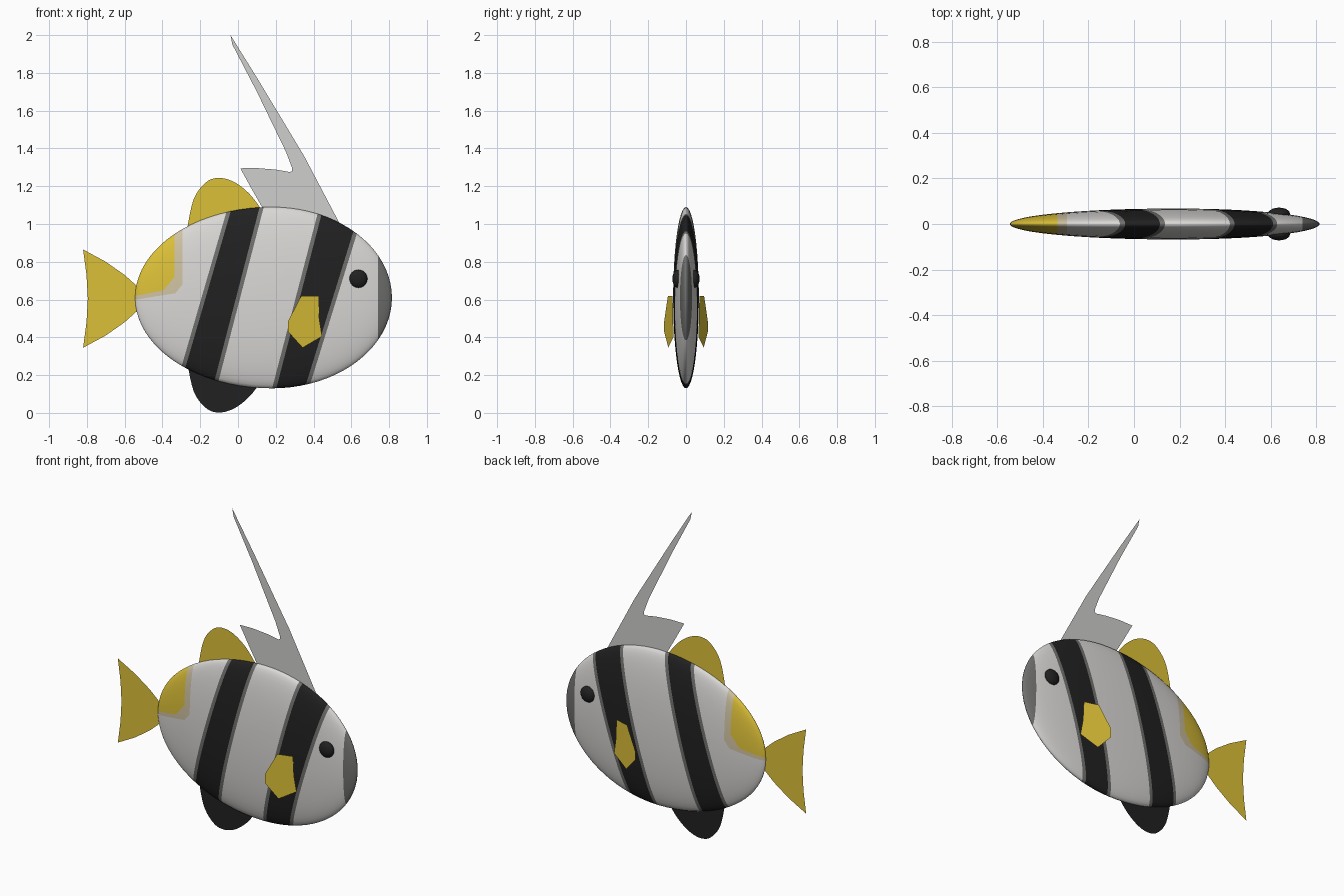
import bpy, bmesh
from math import sqrt
from mathutils import Matrix, Vector

if "Cube" in bpy.data.objects:
    bpy.data.objects.remove(bpy.data.objects["Cube"])


def material(name, r, g, b):
    m = bpy.data.materials.new(name)
    m.use_nodes = True
    m.diffuse_color = (r, g, b, 1)
    bsdf = next(n for n in m.node_tree.nodes if n.type == 'BSDF_PRINCIPLED')
    bsdf.inputs["Base Color"].default_value = (r, g, b, 1)
    bsdf.inputs["Roughness"].default_value = 0.6
    return m


white = material("white", 0.7, 0.69, 0.67)
black = material("black", 0.015, 0.015, 0.015)
grey = material("grey", 0.16, 0.16, 0.155)
yellow = material("yellow", 0.72, 0.53, 0.04)
cream = material("cream", 0.62, 0.54, 0.36)
fin_grey = material("fin grey", 0.62, 0.62, 0.61)


def add_object(name, mesh, *mats):
    ob = bpy.data.objects.new(name, mesh)
    bpy.context.collection.objects.link(ob)
    for m in mats:
        mesh.materials.append(m)
    return ob


def sheet(name, points, mat):
    """Flat fin from an outline of 3D points."""
    mesh = bpy.data.meshes.new(name)
    mesh.from_pydata(points, [], [range(len(points))])
    return add_object(name, mesh, mat)


def smooth_path(pts, steps=5):
    """Catmull-Rom curve through the points."""
    p = [Vector(q) for q in [pts[0], *pts, pts[-1]]]
    out = []
    for a, b, c, d in zip(p, p[1:], p[2:], p[3:]):
        for i in range(steps):
            t = i / steps
            out.append(b + (c - a) * t / 2 + (2 * a - 5 * b + 4 * c - d) * t * t / 2
                       + (3 * b - a - 3 * c + d) * t ** 3 / 2)
    return [tuple(v) for v in out] + [tuple(pts[-1])]


def upright(pts):
    return [(x, 0, z) for x, z in pts]


# Body: a flat egg, cut along the edges of its markings
MID_X, MID_Z, HALF_H, HALF_W = 0.18, 0.61, 0.48, 0.068
FRONT, BACK = 0.635, 0.725
bm = bmesh.new()
bmesh.ops.create_uvsphere(bm, u_segments=48, v_segments=40, radius=1,
                          matrix=Matrix.Rotation(1.5707963, 4, 'Y'))
for v in bm.verts:
    x, y, z = v.co
    v.co = (MID_X + x * (FRONT if x > 0 else BACK), y * HALF_W, MID_Z + z * HALF_H)

# Stripe edges as (x at z = 0, lean), back edge then front edge
FRINGE = 0.022
STRIPES = [((-0.37, 0.29), (-0.147, 0.26)), ((0.147, 0.26), (0.335, 0.31))]
NOSE_X = 0.74
# Tail patch limits as a point and an outward direction, cream then yellow
PATCH = [
    [((-0.295, 0.7), (1, 0)), ((-0.54, 0.6), (0.16, -1)), ((-0.31, 0.66), (1, -0.8))],
    [((-0.335, 0.7), (1, 0)), ((-0.54, 0.62), (0.2, -1)), ((-0.345, 0.71), (1, -0.8))],
]


def cut(x, z, nx, nz):
    bmesh.ops.bisect_plane(bm, geom=bm.verts[:] + bm.edges[:] + bm.faces[:],
                           plane_co=(x, 0, z), plane_no=(nx, 0, nz))


cut(NOSE_X, 0, 1, 0)
for back, front in STRIPES:
    for (x0, lean), side in ((back, 1), (front, -1)):
        for offset in (0, side * FRINGE):
            cut(x0 + offset, 0, 1, -lean)
for limits in PATCH:
    for (x, z), (nx, nz) in limits:
        cut(x, z, nx, nz)


def inside(limits, p):
    return all((p.x - x) * nx + (p.z - z) * nz < 0 for (x, z), (nx, nz) in limits)


def marking(p):
    if p.x > NOSE_X:
        return 2
    for back, front in STRIPES:
        depth = min(p.x - back[0] - back[1] * p.z, front[0] + front[1] * p.z - p.x)
        if depth > 0:
            return 1 if depth > FRINGE else 2
    if inside(PATCH[1], p):
        return 3
    return 4 if inside(PATCH[0], p) else 0


for f in bm.faces:
    f.material_index = marking(f.calc_center_median())
    f.smooth = True
mesh = bpy.data.meshes.new("body")
bm.to_mesh(mesh)
bm.free()
add_object("body", mesh, white, black, grey, yellow, cream)

# Eyes and side fins, one per side
SIDE_FIN = [(0.335, 0.62), (0.425, 0.62), (0.43, 0.5), (0.445, 0.405),
            (0.342, 0.345), (0.265, 0.43), (0.265, 0.485)]
for side, s in (("left", 1), ("right", -1)):
    bm = bmesh.new()
    bmesh.ops.create_uvsphere(bm, u_segments=20, v_segments=12, radius=1)
    for v in bm.verts:
        v.co = (0.637 + v.co.x * 0.048, s * 0.045 + v.co.y * 0.027, 0.71 + v.co.z * 0.048)
    for f in bm.faces:
        f.smooth = True
    mesh = bpy.data.meshes.new(side + "_eye")
    bm.to_mesh(mesh)
    bm.free()
    add_object(side + "_eye", mesh, black)
    sheet(side + "_side_fin",
          [(x, s * (0.065 + 0.28 * (0.445 - x)), z) for x, z in SIDE_FIN], yellow)

# Rear top fin, and the bottom fin as its mirror image
lobe = smooth_path([(-0.272, 0.96), (-0.235, 1.13), (-0.17, 1.22), (-0.1, 1.244),
                    (-0.02, 1.222), (0.06, 1.16), (0.13, 1.07)])
sheet("rear_top_fin", upright(lobe), yellow)
sheet("bottom_fin", upright([(x, 1.246 - z) for x, z in lobe]), black)

# Tail fin, mirrored about its middle height
upper = [(-0.795, 0.605), (-0.802, 0.73), (-0.82, 0.865), (-0.7, 0.8), (-0.6, 0.73), (-0.5, 0.64)]
lower = [(x, 1.21 - z) for x, z in reversed(upper[1:])]
sheet("tail_fin", upright(upper + lower), yellow)

# Tall top fin with a trailing streamer
sheet("streamer_fin", upright([
    (0.55, 0.98), (0.45, 1.17), (0.35, 1.36), (0.1, 1.775), (-0.04, 2.0), (-0.03, 1.95),
    (0.1, 1.7), (0.255, 1.38), (0.285, 1.3), (0.287, 1.28), (0.275, 1.275), (0.2, 1.288),
    (0.1, 1.296), (0.012, 1.295), (0.07, 1.19), (0.15, 1.05)]), fin_grey)
